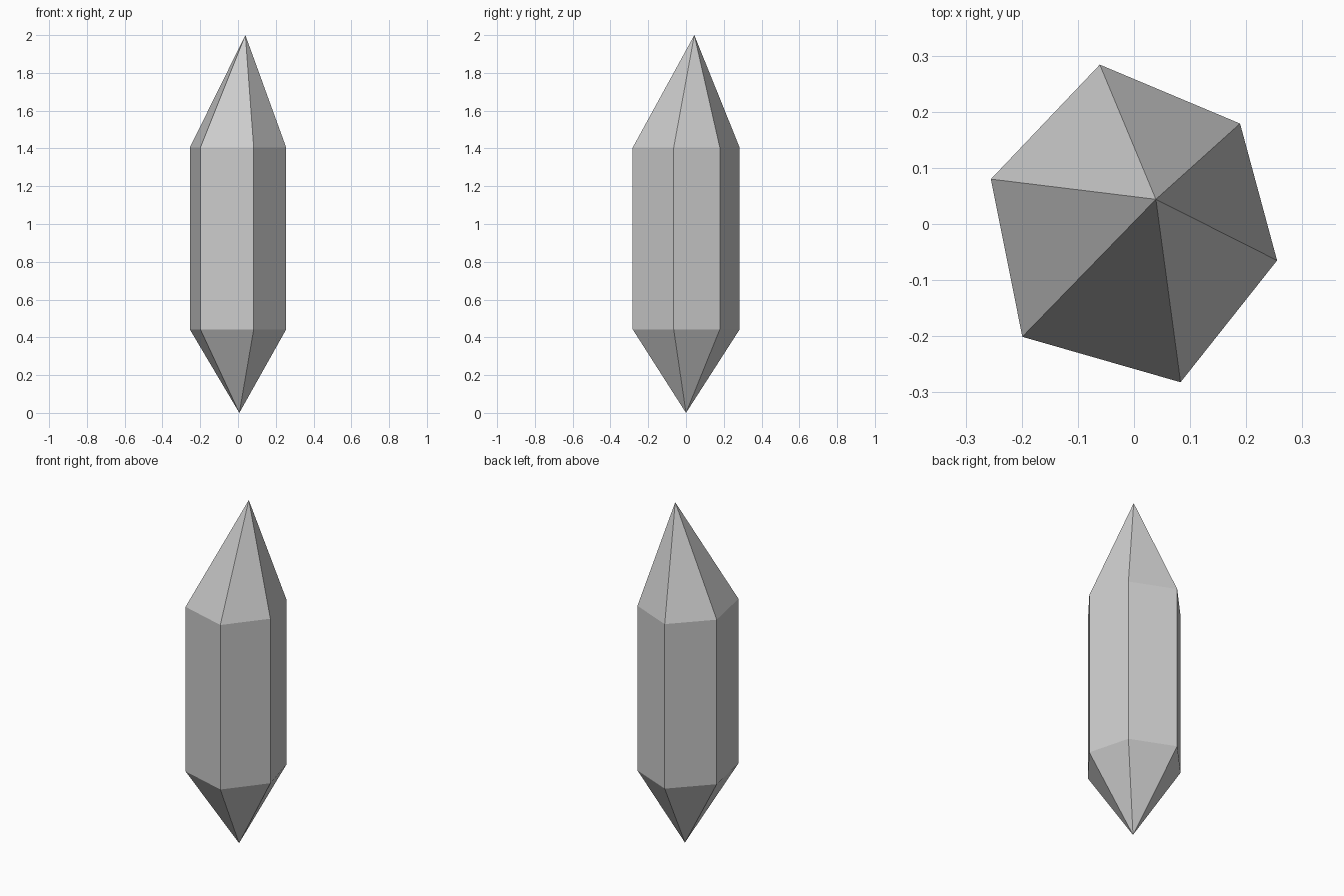
import bpy
import bmesh

if "Cube" in bpy.data.objects:
    bpy.data.objects.remove(bpy.data.objects["Cube"])

# Slightly irregular six-sided cross-section, counter-clockwise from above
SECTION = [(0.255, -0.065), (0.189, 0.179), (-0.061, 0.284),
           (-0.255, 0.08), (-0.199, -0.201), (0.083, -0.282)]
LOWER_Z, UPPER_Z = 0.442, 1.405

bm = bmesh.new()
lower = [bm.verts.new((x, y, LOWER_Z)) for x, y in SECTION]
upper = [bm.verts.new((x, y, UPPER_Z)) for x, y in SECTION]
top_tip = bm.verts.new((0.039, 0.044, 2.0))
bottom_tip = bm.verts.new((0.007, 0.0, 0.0))

# Prism sides with a pointed cap at each end
for i in range(len(SECTION)):
    j = (i + 1) % len(SECTION)
    bm.faces.new((lower[i], lower[j], upper[j], upper[i]))
    bm.faces.new((upper[i], upper[j], top_tip))
    bm.faces.new((lower[j], lower[i], bottom_tip))

mesh = bpy.data.meshes.new("crystal")
bm.to_mesh(mesh)
bm.free()
bpy.context.collection.objects.link(bpy.data.objects.new("crystal", mesh))
